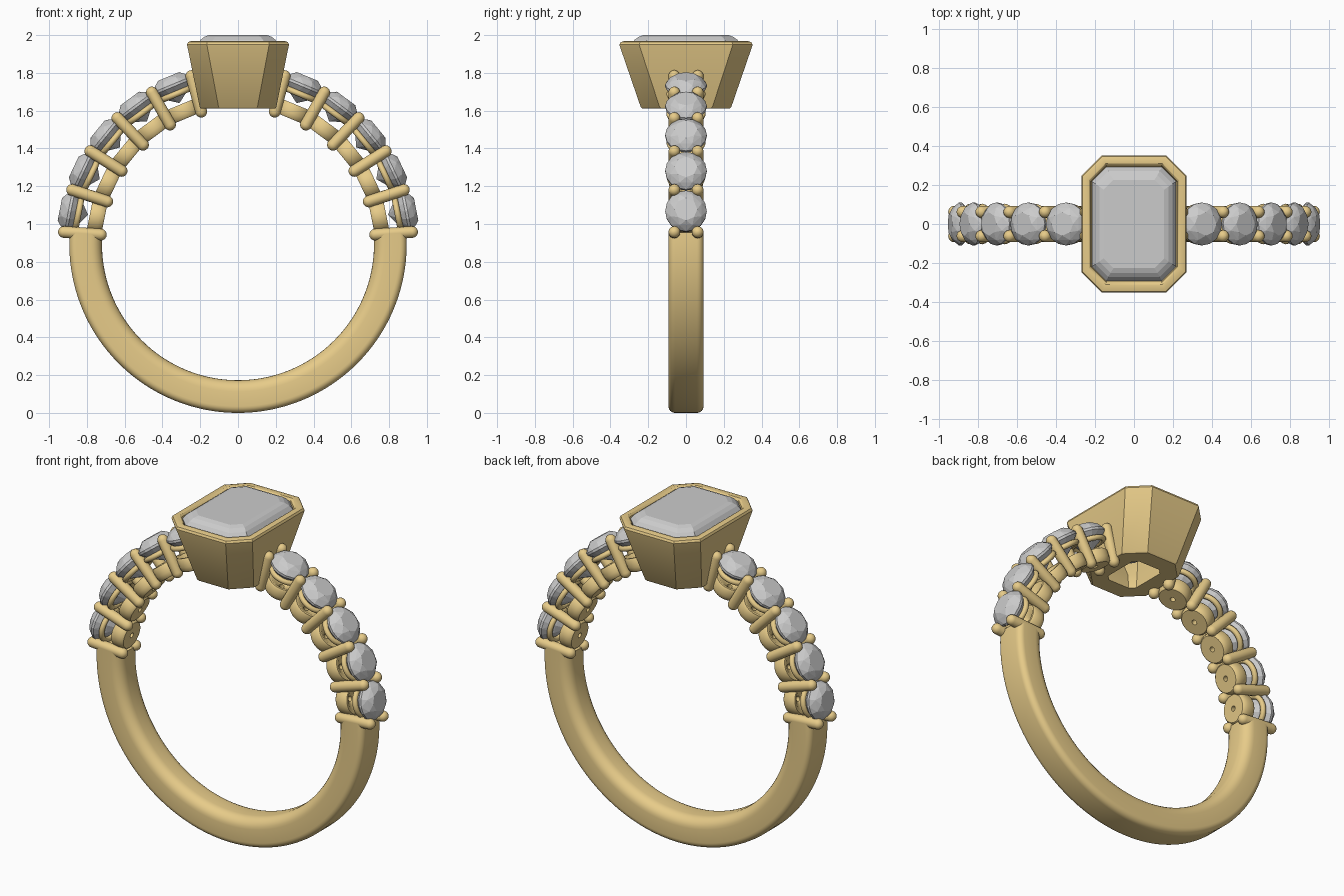
import bpy, bmesh
from math import sin, cos, pi, radians
from mathutils import Matrix, Vector

if "Cube" in bpy.data.objects:
    bpy.data.objects.remove(bpy.data.objects["Cube"])

CZ = 0.893                       # height of the finger-hole centre
gold = bpy.data.materials.new("gold")
gold.diffuse_color = (0.80, 0.60, 0.25, 1)
gold.use_nodes = True
gold.node_tree.nodes["Principled BSDF"].inputs["Base Color"].default_value = gold.diffuse_color


def finish(bm, name, mat=None, matrix=Matrix(), smooth=None):
    bmesh.ops.recalc_face_normals(bm, faces=bm.faces)
    me = bpy.data.meshes.new(name)
    bm.to_mesh(me)
    bm.free()
    ob = bpy.data.objects.new(name, me)
    bpy.context.collection.objects.link(ob)
    ob.matrix_world = matrix
    if mat:
        me.materials.append(mat)
    if smooth:
        bpy.ops.object.select_all(action='DESELECT')
        ob.select_set(True)
        bpy.context.view_layer.objects.active = ob
        bpy.ops.object.shade_smooth_by_angle(angle=radians(smooth))
    return ob


def loft(rings, closed=False, caps=True):
    """Bridge rings of points into a skin, closed in a loop or capped."""
    bm = bmesh.new()
    vs = [[bm.verts.new(p) for p in r] for r in rings]
    n = len(vs[0])
    for i in range(len(vs) if closed else len(vs) - 1):
        a, b = vs[i], vs[(i + 1) % len(vs)]
        for j in range(n):
            k = (j + 1) % n
            bm.faces.new((a[j], a[k], b[k], b[j]))
    if caps and not closed:
        bm.faces.new(vs[0])
        bm.faces.new(vs[-1])
    return bm


def circle(r, z, n=32):
    return [(r * cos(2 * pi * i / n), r * sin(2 * pi * i / n), z) for i in range(n)]


def octagon(x, y, z, c):
    return [(x, c - y, z), (x, y - c, z), (x - c, y, z), (c - x, y, z),
            (-x, y - c, z), (-x, c - y, z), (c - x, -y, z), (x - c, -y, z)]


def radial(elev, side, r, y=0):
    """Frame at radius r on the band, local z pointing outwards."""
    turn = Matrix.Rotation(side * radians(90 - elev), 4, 'Y')
    return Matrix.Translation((0, 0, CZ)) @ turn @ Matrix.Translation((0, y, r))


# Plain lower shank: rounded section swept along the lower arc
section = []
for r, y, rad, start in ((0.893, 0.093, 0.035, 0), (0.72, 0.093, 0.06, 90),
                         (0.72, -0.093, 0.06, 180), (0.893, -0.093, 0.035, 270)):
    cr = r - rad if r > 0.8 else r + rad
    cy = y - rad if y > 0 else y + rad
    for k in range(7):
        t = radians(start + 15 * k)
        section.append((cr + rad * cos(t), cy + rad * sin(t)))
arc = []
for i in range(97):
    t = radians(4 - 188 * i / 96)
    arc.append([(r * cos(t), y, CZ + r * sin(t)) for r, y in section])
finish(loft(arc), "shank", gold, smooth=40)

# Tapered octagonal bezel with rounded rim and open base
bezel = [(0.198, 0.232, 1.612, 0.10), (0.203, 0.24, 1.62, 0.10),
         (0.268, 0.350, 1.94, 0.105), (0.270, 0.352, 1.95, 0.105),
         (0.264, 0.346, 1.963, 0.102), (0.25, 0.33, 1.968, 0.095),
         (0.232, 0.309, 1.966, 0.085), (0.222, 0.299, 1.957, 0.08),
         (0.217, 0.293, 1.94, 0.075), (0.205, 0.28, 1.90, 0.07),
         (0.11, 0.14, 1.70, 0.035), (0.10, 0.13, 1.612, 0.03)]
finish(loft([octagon(*b) for b in bezel], closed=True), "bezel", gold, smooth=30)

# Step-cut centre stone
steps = [(0.04, 0.10, 1.74, 0.01), (0.13, 0.19, 1.80, 0.04), (0.19, 0.26, 1.87, 0.06),
         (0.216, 0.291, 1.93, 0.073), (0.216, 0.291, 1.95, 0.073),
         (0.198, 0.272, 1.975, 0.066), (0.178, 0.25, 1.991, 0.058),
         (0.155, 0.226, 2.0, 0.05)]
finish(loft([octagon(*s) for s in steps]), "centre_stone")


def round_stone():
    """Round brilliant: the hull of its facet corners."""
    bm = bmesh.new()
    for n, r, z, off in ((8, 0.060, 0.054, 0), (8, 0.089, 0.036, 0.5),
                         (16, 0.110, 0.008, 0), (16, 0.110, -0.006, 0),
                         (8, 0.062, -0.058, 0.5), (1, 0, -0.098, 0)):
        for i in range(n):
            t = 2 * pi * (i + off) / n
            bm.verts.new((r * cos(t), r * sin(t), z))
    bmesh.ops.convex_hull(bm, input=bm.verts[:])
    return bm


# Seat cup (small drilled hole), thin upper ring and prong profiles
cup = [(0.015, 0.0), (0.078, 0.0), (0.086, 0.008), (0.09, 0.03), (0.09, 0.07),
       (0.083, 0.08), (0.07, 0.08), (0.015, 0.04)]
rim = [(0.088 + 0.016 * cos(k * pi / 4), 0.016 * sin(k * pi / 4)) for k in range(8)]
R, LOW, HIGH = 0.031, 0.697, 0.955
prong = [(R * max(cos(radians(a)), 0.02), R + R * sin(radians(a))) for a in range(-90, 1, 18)]
prong += [(r, HIGH - LOW - z) for r, z in reversed(prong)]

for side, label in ((-1, "left"), (1, "right")):
    for k in range(5):
        e = 11.1 + 14.1 * k
        tag = f"{label}_{k + 1}"
        finish(round_stone(), "side_stone_" + tag, matrix=radial(e, side, 0.907))
        finish(loft([circle(*p) for p in cup], closed=True), "seat_cup_" + tag, gold,
               radial(e, side, 0.72), 40)
        finish(loft([circle(*p) for p in rim], closed=True), "seat_ring_" + tag, gold,
               radial(e, side, 0.86), 60)
    for k in range(6):
        for y, pos in ((-0.062, "front"), (0.062, "back")):
            finish(loft([circle(*p, 16) for p in prong]), f"prong_{label}_{pos}_{k + 1}",
                   gold, radial(4 + 14.1 * k, side, LOW, y), 60)
